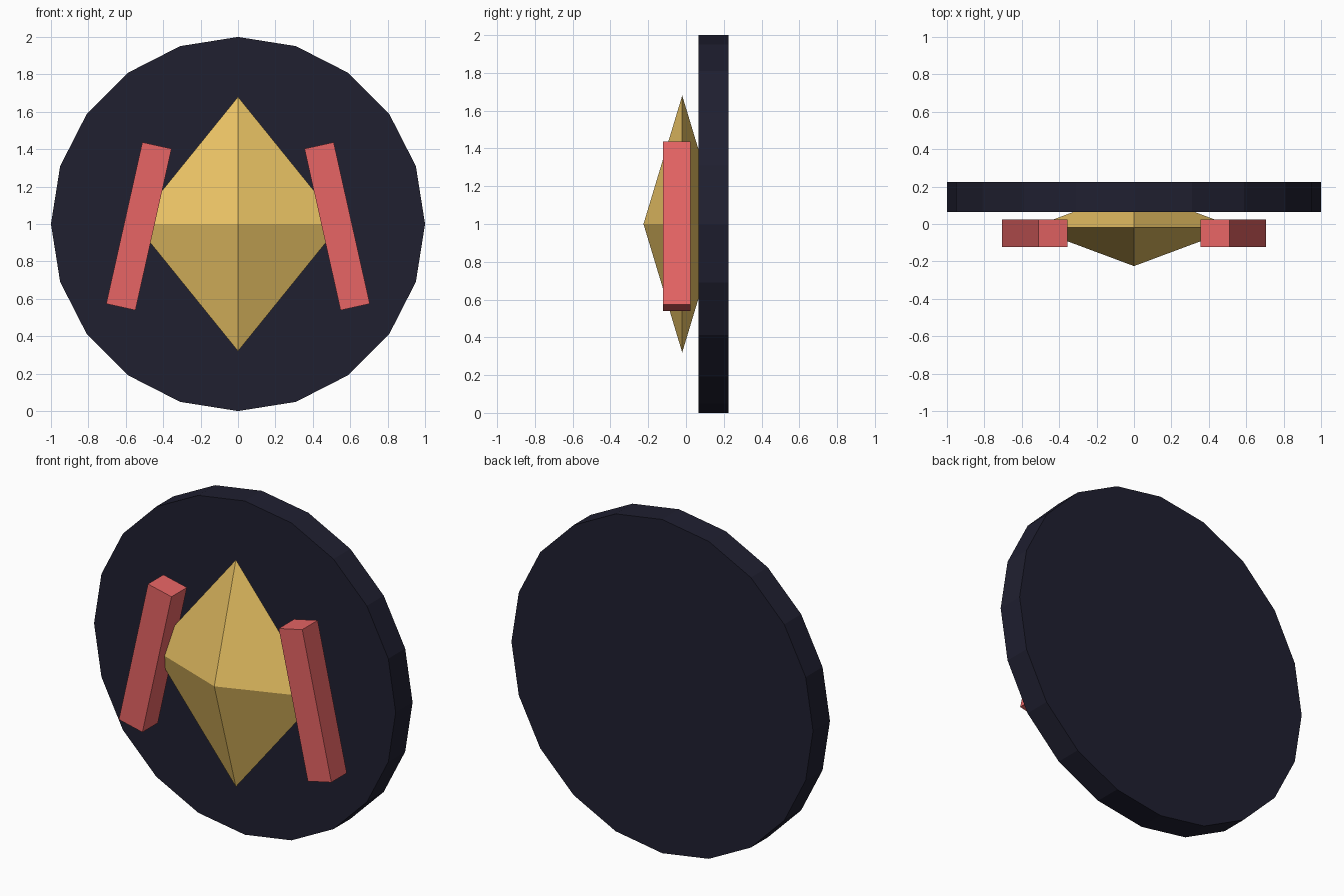
import bpy, bmesh, math
from mathutils import Matrix

if "Cube" in bpy.data.objects:
    bpy.data.objects.remove(bpy.data.objects["Cube"])


def material(name, color):
    mat = bpy.data.materials.new(name)
    mat.diffuse_color = (*color, 1)
    mat.use_nodes = True
    mat.node_tree.nodes["Principled BSDF"].inputs["Base Color"].default_value = mat.diffuse_color
    return mat


def add_object(name, bm, mat):
    bmesh.ops.recalc_face_normals(bm, faces=bm.faces)
    mesh = bpy.data.meshes.new(name)
    bm.to_mesh(mesh)
    bm.free()
    mesh.materials.append(mat)
    obj = bpy.data.objects.new(name, mesh)
    bpy.context.collection.objects.link(obj)
    return obj


navy = material("navy", (0.014, 0.014, 0.03))
gold = material("gold", (0.83, 0.55, 0.13))
coral = material("coral", (0.8, 0.13, 0.13))

# Backing disc: 20 flat sides, facing the front
bm = bmesh.new()
bmesh.ops.create_cone(bm, cap_ends=True, segments=20, radius1=1, radius2=1, depth=0.16)
disc = add_object("backing_disc", bm, navy)
disc.location = (0, 0.145, 1)
disc.rotation_euler.x = math.pi / 2

# Gem: stretched octahedron, its back point buried in the disc
bm = bmesh.new()
equator = [bm.verts.new(co) for co in ((0.55, 0, 0), (0, 0.205, 0), (-0.55, 0, 0), (0, -0.205, 0))]
for z in (0.68, -0.68):
    tip = bm.verts.new((0, 0, z))
    for i in range(4):
        bm.faces.new((equator[i], equator[(i + 1) % 4], tip))
gem = add_object("gem", bm, gold)
gem.location = (0, -0.02, 1)

# Slanted side bars, mirrored left and right
for side, name in ((-1, "left_bar"), (1, "right_bar")):
    bm = bmesh.new()
    bmesh.ops.create_cube(bm, size=1, matrix=Matrix.Diagonal((0.16, 0.146, 0.885, 1)))
    bar = add_object(name, bm, coral)
    bar.location = (side * 0.53, -0.049, 0.988)
    bar.rotation_euler.y = -side * 0.22
